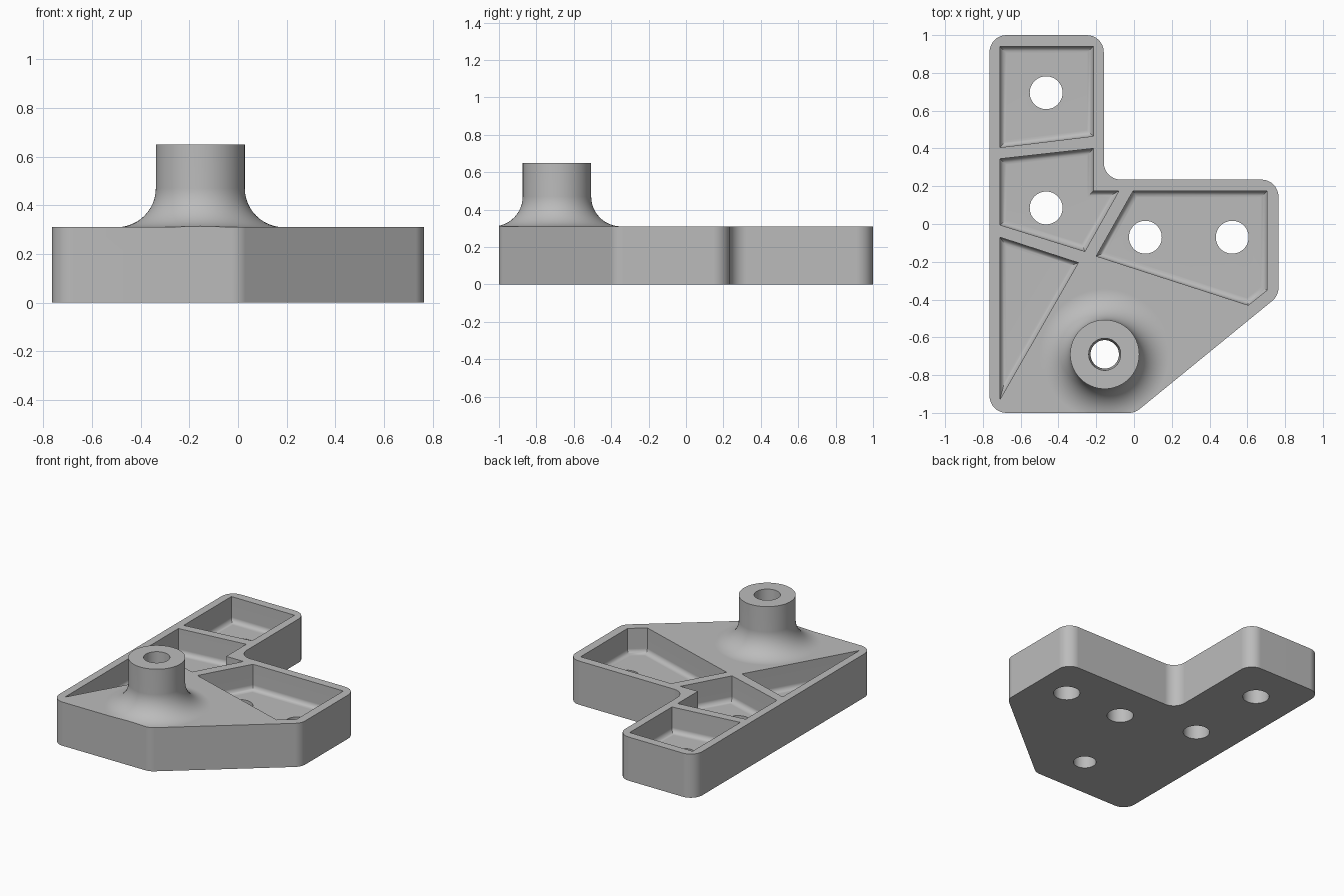
import bpy
import bmesh
from math import cos, sin, pi, radians
from mathutils import Vector

if "Cube" in bpy.data.objects:
    bpy.data.objects.remove(bpy.data.objects["Cube"])

TOP = 0.31            # height of the plate
FLOOR = 0.13          # height of the pocket floors
BOSS = (-0.155, -0.69)

grey = bpy.data.materials.new("plain grey")
grey.use_nodes = True
colour = (0.5, 0.5, 0.5, 1)
grey.diffuse_color = colour
grey.node_tree.nodes["Principled BSDF"].inputs["Base Color"].default_value = colour


def to_object(name, bm):
    bmesh.ops.recalc_face_normals(bm, faces=bm.faces)
    mesh = bpy.data.meshes.new(name)
    bm.to_mesh(mesh)
    bm.free()
    mesh.materials.append(grey)
    ob = bpy.data.objects.new(name, mesh)
    bpy.context.collection.objects.link(ob)
    return ob


def rounded(points, radius, steps=8):
    """Replace each corner of a polygon by a tangent arc."""
    out = []
    for i, p in enumerate(points):
        p = Vector(p)
        a = (Vector(points[i - 1]) - p).normalized()
        b = (Vector(points[(i + 1) % len(points)]) - p).normalized()
        half = a.angle(b) / 2
        bisector = (a + b).normalized()
        centre = p + bisector * radius / sin(half)
        start = p + a * radius / (sin(half) / cos(half)) - centre
        end = p + b * radius / (sin(half) / cos(half)) - centre
        turn = start.angle_signed(end)
        for k in range(steps + 1):
            t = -turn * k / steps
            out.append(centre + Vector((start.x * cos(t) - start.y * sin(t),
                                        start.x * sin(t) + start.y * cos(t))))
    return out


def prism(name, points, z0, z1, fillet=0):
    """Extrude a polygon upwards, optionally rounding its bottom rim."""
    bm = bmesh.new()
    face = bm.faces.new([bm.verts.new((x, y, z0)) for x, y in points])
    rim = list(face.edges)
    ext = bmesh.ops.extrude_face_region(bm, geom=[face], use_keep_orig=True)
    verts = [g for g in ext["geom"] if isinstance(g, bmesh.types.BMVert)]
    bmesh.ops.translate(bm, vec=(0, 0, z1 - z0), verts=verts)
    bmesh.ops.recalc_face_normals(bm, faces=bm.faces)
    if fillet:
        bmesh.ops.bevel(bm, geom=rim, offset=fillet, segments=5, profile=0.5,
                        affect='EDGES', clamp_overlap=True)
    return to_object(name, bm)


def cone(name, centre, r0, r1, z0, z1):
    bm = bmesh.new()
    bmesh.ops.create_cone(bm, cap_ends=True, segments=48, radius1=r0, radius2=r1, depth=z1 - z0)
    bmesh.ops.translate(bm, vec=(*centre, (z0 + z1) / 2), verts=bm.verts)
    return to_object(name, bm)


def revolve(name, profile, centre, segments=64):
    bm = bmesh.new()
    rings = [[bm.verts.new((centre[0] + r * cos(2 * pi * i / segments),
                            centre[1] + r * sin(2 * pi * i / segments), z))
              for i in range(segments)] for r, z in profile]
    for low, high in zip(rings, rings[1:]):
        for i in range(segments):
            j = (i + 1) % segments
            bm.faces.new((low[i], low[j], high[j], high[i]))
    bm.faces.new(rings[0])
    bm.faces.new(rings[-1])
    return to_object(name, bm)


def combine(target, tool, operation):
    """Apply a boolean and throw the tool away."""
    tool.hide_render = True
    mod = target.modifiers.new("combine", 'BOOLEAN')
    mod.operation = operation
    mod.solver = 'EXACT'
    mod.object = tool
    bpy.context.view_layer.objects.active = target
    bpy.ops.object.modifier_apply(modifier=mod.name)
    bpy.data.objects.remove(tool)


# Plate with an L-shaped, chamfered outline
outline = rounded([(-0.765, -1), (0.005, -1), (0.765, -0.38), (0.765, 0.235),
                   (-0.16, 0.235), (-0.16, 1), (-0.765, 1)], 0.09)
plate = prism("bracket_body", outline, 0, TOP)

# Round boss with a flared foot, trimmed to the outline
R, FLARE = 0.183, 0.16
flare = [(R + FLARE - FLARE * sin(t * pi / 24), TOP + FLARE - FLARE * cos(t * pi / 24))
         for t in range(13)]
boss = revolve("boss", [(R + FLARE, 0.2)] + flare + [(R, 0.65)], BOSS)
combine(boss, prism("boss_trim", outline, -0.5, 1), 'INTERSECT')
combine(plate, boss, 'UNION')

# Pockets between the ribs, with rounded floors
pockets = [
    [(-0.71, 0.405), (-0.215, 0.465), (-0.215, 0.94), (-0.71, 0.94)],
    [(-0.71, -0.005), (-0.26, -0.145), (-0.08, 0.175), (-0.215, 0.175),
     (-0.215, 0.4), (-0.71, 0.345)],
    [(-0.71, -0.93), (-0.295, -0.205), (-0.71, -0.07)],
    [(-0.2, -0.17), (0.605, -0.43), (0.705, -0.35), (0.705, 0.175), (-0.005, 0.175)],
]
for points in pockets:
    combine(plate, prism("pocket_cutter", points, FLOOR, 0.5, 0.035), 'DIFFERENCE')

# Mounting holes and the slightly tapered boss bore
for centre in [(-0.465, 0.695), (-0.465, 0.085), (0.06, -0.07), (0.52, -0.07)]:
    combine(plate, cone("hole_cutter", centre, 0.087, 0.087, -0.1, 0.25), 'DIFFERENCE')
combine(plate, cone("bore_cutter", BOSS, 0.075, 0.085, -0.01, 0.66), 'DIFFERENCE')

# Smooth curved walls, crisp edges, flat faces kept flat
bpy.ops.object.select_all(action='DESELECT')
plate.select_set(True)
bpy.context.view_layer.objects.active = plate
bpy.ops.object.shade_smooth_by_angle(angle=radians(30))
weighted = plate.modifiers.new("flat_faces", 'WEIGHTED_NORMAL')
weighted.keep_sharp = True
